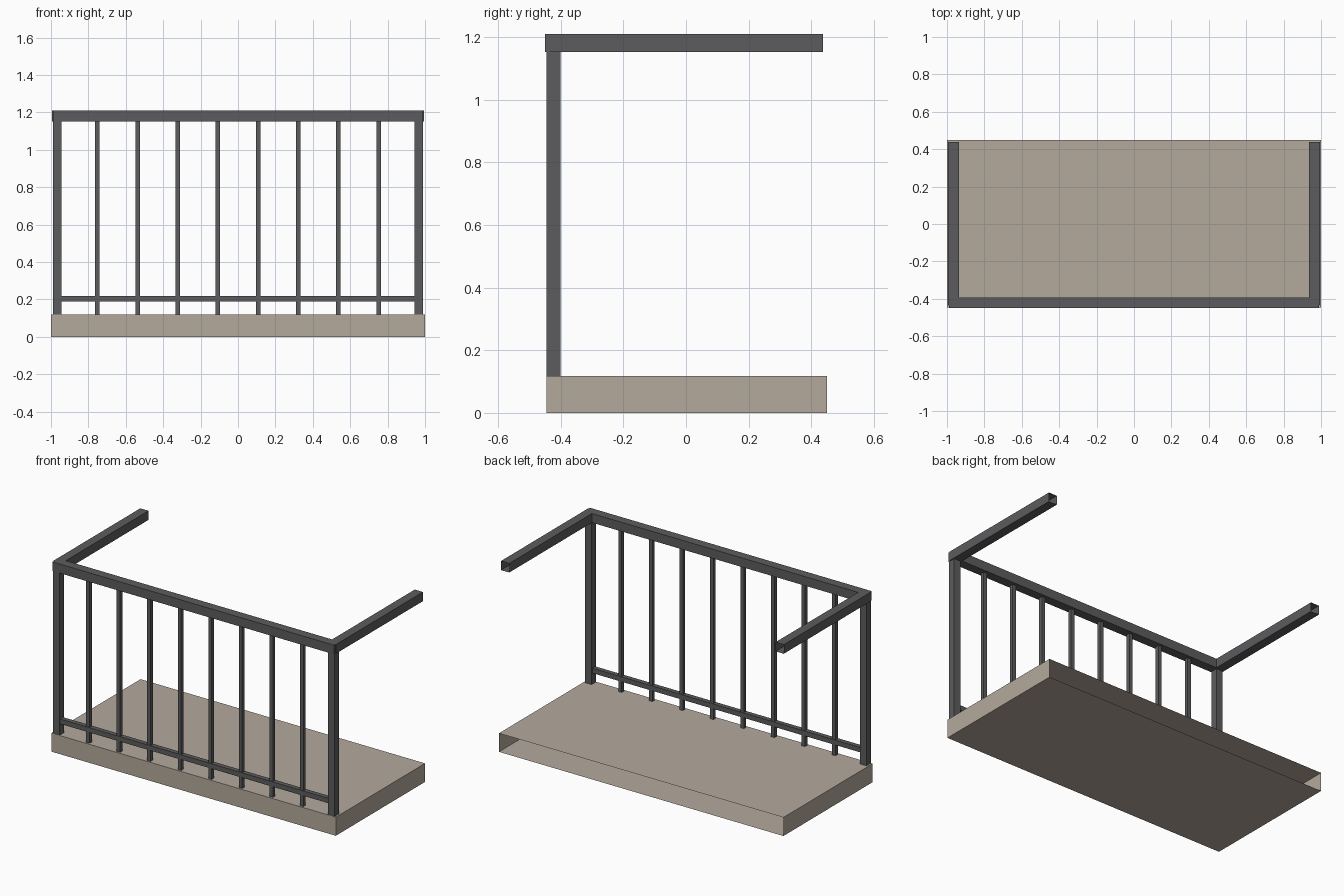
import bpy, bmesh
from mathutils import Vector

if "Cube" in bpy.data.objects:
    bpy.data.objects.remove(bpy.data.objects["Cube"])


def material(name, rgb):
    m = bpy.data.materials.new(name)
    m.diffuse_color = (*rgb, 1)
    m.use_nodes = True
    m.node_tree.nodes["Principled BSDF"].inputs["Base Color"].default_value = m.diffuse_color
    return m


STONE = material("warm stone", (0.46, 0.40, 0.335))
METAL = material("dark grey metal", (0.107, 0.107, 0.112))


def box(name, lo, hi, mat, open_back=False):
    """Box between two corners; open_back drops the +y face (wall side)."""
    lo, hi = Vector(lo), Vector(hi)
    centre, size = (lo + hi) / 2, hi - lo
    bm = bmesh.new()
    bmesh.ops.create_cube(bm, size=1)
    bmesh.ops.scale(bm, vec=size, verts=bm.verts)
    if open_back:
        bm.normal_update()
        back = [f for f in bm.faces if f.normal.y > 0.9]
        bmesh.ops.delete(bm, geom=back, context='FACES')
    mesh = bpy.data.meshes.new(name)
    bm.to_mesh(mesh)
    bm.free()
    mesh.materials.append(mat)
    ob = bpy.data.objects.new(name, mesh)
    ob.location = centre
    bpy.context.collection.objects.link(ob)
    return ob


FLOOR, RAIL_Z0, RAIL_Z1 = 0.118, 1.152, 1.21
POST_X, POST_Y, POST_W = 0.966, -0.4225, 0.045

# Floor slab, open where it meets the wall
box("floor_slab", (-1, -0.446, 0), (1, 0.45, FLOOR), STONE, True)

# Corner posts and side handrails
for side, s in (("left", -1), ("right", 1)):
    x, h = s * POST_X, POST_W / 2
    box(side + "_post", (x - h, POST_Y - h, FLOOR),
        (x + h, POST_Y + h, RAIL_Z0 + 0.001), METAL)
    xs = sorted((s * 0.936, s * 0.994))
    box(side + "_handrail", (xs[0], -0.434, RAIL_Z0),
        (xs[1], 0.438, RAIL_Z1), METAL, True)

# Front handrail and lower rail
box("front_handrail", (-0.99, -0.45, RAIL_Z0), (0.99, -0.392, RAIL_Z1), METAL)
box("lower_rail", (-0.95, POST_Y - 0.015, 0.188),
    (0.95, POST_Y + 0.015, 0.219), METAL)

# Balusters, evenly spaced between the posts
for i in range(1, 9):
    x, h = -POST_X + i * 2 * POST_X / 9, 0.012
    box("baluster_%d" % i, (x - h, POST_Y - h, FLOOR),
        (x + h, POST_Y + h, RAIL_Z0 + 0.001), METAL)
